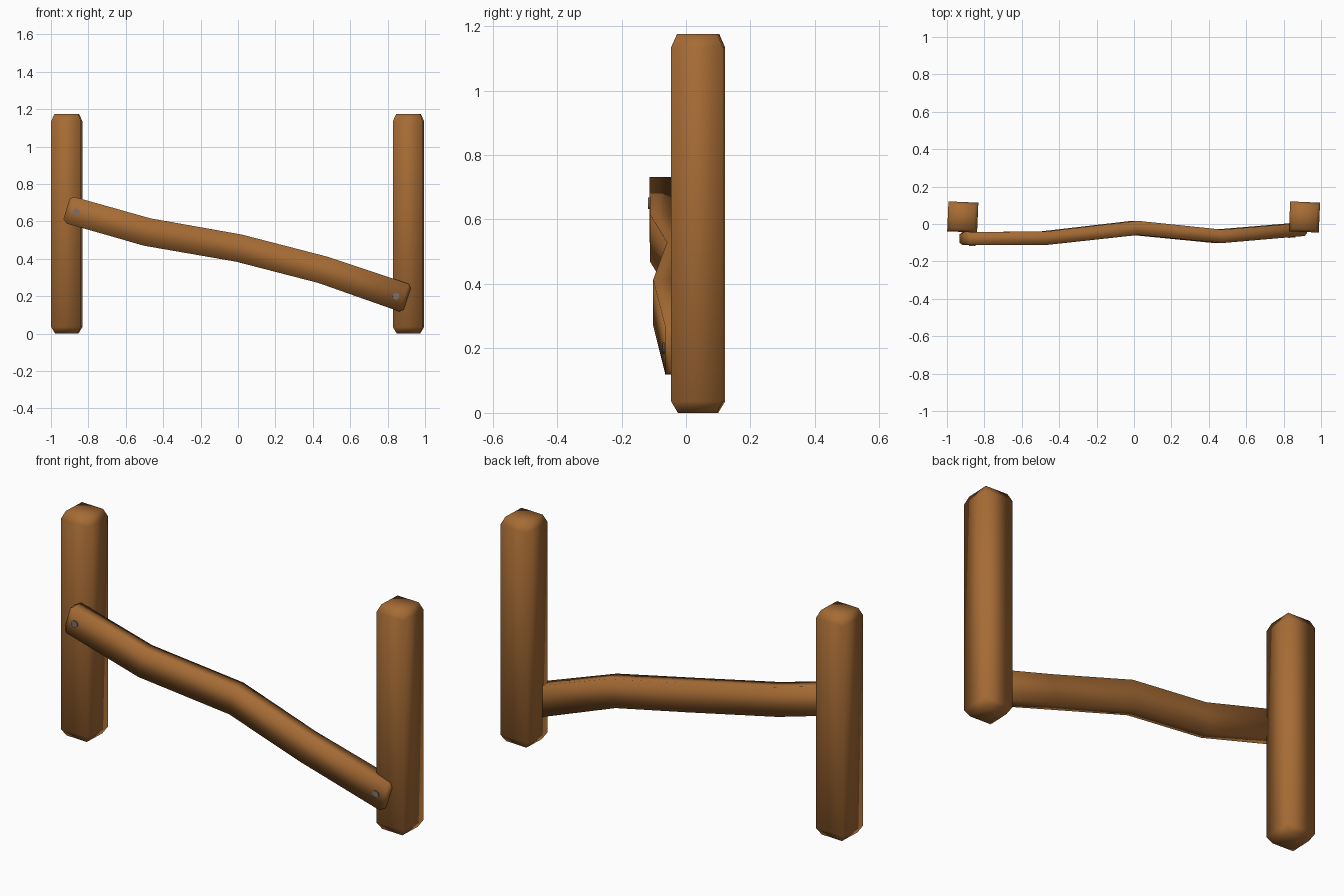
import bpy, bmesh, math
from mathutils import Vector

if "Cube" in bpy.data.objects:
    bpy.data.objects.remove(bpy.data.objects["Cube"])


def material(name, rgb):
    m = bpy.data.materials.new(name)
    m.diffuse_color = (*rgb, 1)
    m.use_nodes = True
    m.node_tree.nodes["Principled BSDF"].inputs["Base Color"].default_value = m.diffuse_color
    return m


WOOD = material("brown wood", (0.38, 0.148, 0.035))
METAL = material("grey metal", (0.19, 0.17, 0.16))


def loft(name, rings, mat):
    """Skin a list of four-point rings and cap both ends."""
    bm = bmesh.new()
    vs = [[bm.verts.new(p) for p in ring] for ring in rings]
    for a, b in zip(vs, vs[1:]):
        for i in range(4):
            j = (i + 1) % 4
            bm.faces.new((a[i], a[j], b[j], b[i]))
    bm.faces.new(vs[0])
    bm.faces.new(vs[-1])
    bmesh.ops.recalc_face_normals(bm, faces=bm.faces)
    for f in bm.faces:
        f.smooth = True
    me = bpy.data.meshes.new(name)
    bm.to_mesh(me)
    bm.free()
    me.materials.append(mat)
    ob = bpy.data.objects.new(name, me)
    bpy.context.collection.objects.link(ob)
    return ob


CORNERS = ((-1, -1), (1, -1), (1, 1), (-1, 1))

# Upright posts with chamfered ends, turned slightly
for name, x in (("left_post", -0.9155), ("right_post", 0.9115)):
    levels = ((0.0, 0.060), (0.035, 0.080), (1.135, 0.080), (1.175, 0.063))
    rings = [[(sx * h, sy * h, z) for sx, sy in CORNERS] for z, h in levels]
    post = loft(name, rings, WOOD)
    post.location = (x, 0.0375, 0)
    post.rotation_euler.z = math.radians(-2.5)

# Crooked sloping rail: centre point, half height, half thickness
path = [((-0.917, -0.078, 0.666), 0.056, 0.022),
        ((-0.897, -0.078, 0.660), 0.074, 0.035),
        ((-0.485, -0.076, 0.543), 0.075, 0.036),
        ((0.005, -0.021, 0.457), 0.074, 0.038),
        ((0.450, -0.066, 0.342), 0.074, 0.036),
        ((0.885, -0.029, 0.193), 0.078, 0.035),
        ((0.903, -0.027, 0.187), 0.060, 0.022)]
points = [Vector(p[0]) for p in path]
rings = []
for i, (p, hh, ht) in enumerate(path):
    t = points[min(i + 1, len(path) - 1)] - points[max(i - 1, 0)]
    up = Vector((-t.z, 0, t.x)).normalized()
    side = up.cross(t).normalized()
    rings.append([points[i] + side * a * ht + up * b * hh for a, b in CORNERS])
loft("crooked_rail", rings, WOOD)

# Nail heads lying on the front face of the rail
for name, loc, turn in (("left_nail", (-0.865, -0.1145, 0.650), 0),
                        ("right_nail", (0.845, -0.0685, 0.200), 5)):
    bpy.ops.mesh.primitive_cylinder_add(
        vertices=12, radius=0.018, depth=0.008, location=loc,
        rotation=(math.pi / 2, 0, math.radians(turn)))
    nail = bpy.context.object
    nail.name = name
    nail.data.materials.append(METAL)
